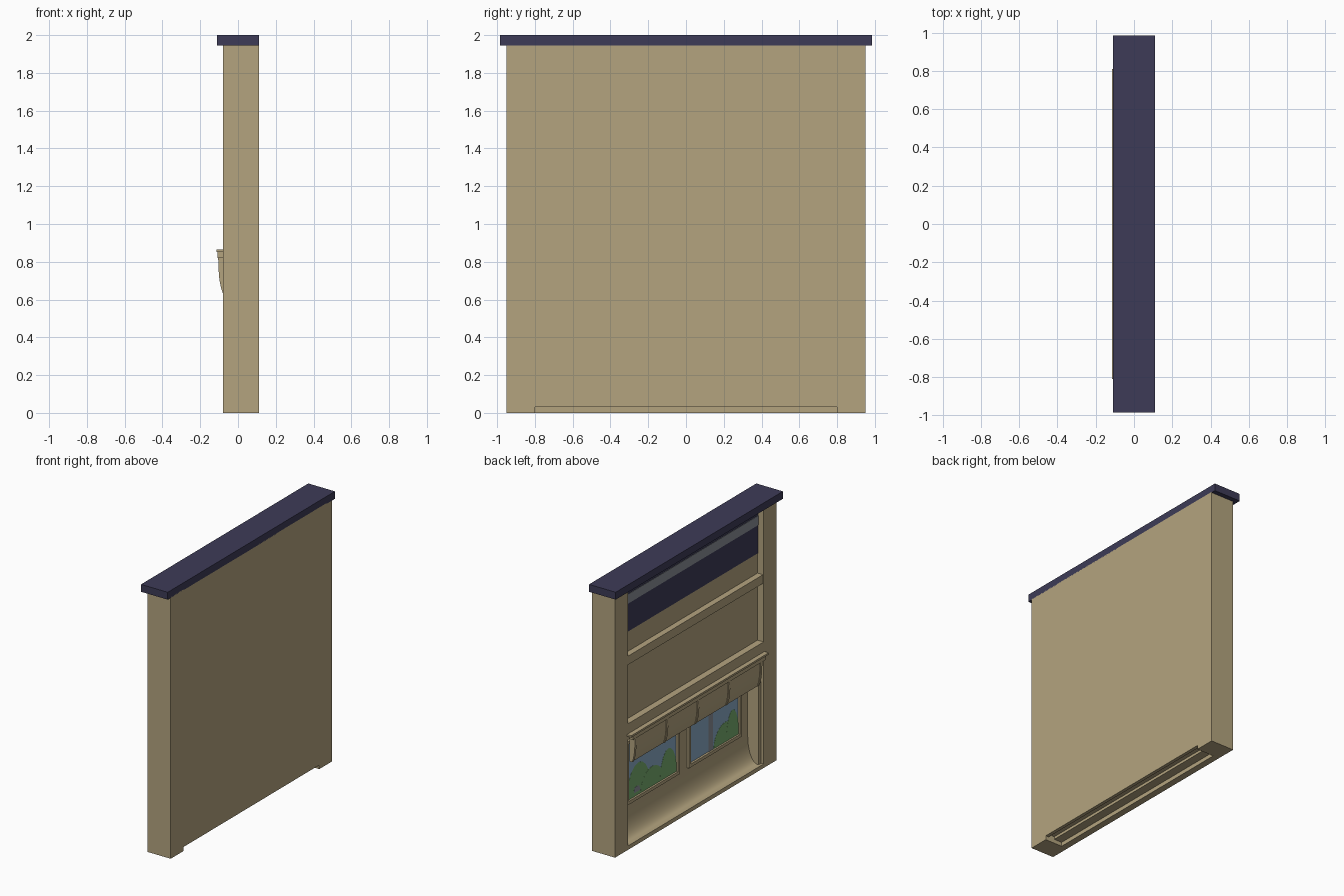
import bpy, bmesh, math

if "Cube" in bpy.data.objects:
    bpy.data.objects.remove(bpy.data.objects["Cube"])


def material(name, rgb):
    m = bpy.data.materials.new(name)
    lin = [((c / 255 + 0.055) / 1.055) ** 2.4 for c in rgb]
    m.diffuse_color = (*lin, 1)
    m.use_nodes = True
    m.node_tree.nodes["Principled BSDF"].inputs["Base Color"].default_value = m.diffuse_color
    return m


TAN = material("tan plaster", (180, 164, 127))
NAVY = material("navy trim", (61, 59, 87))
GREY = material("grey", (137, 142, 150))
BLUE = material("sky blue", (138, 170, 198))
GREEN = material("leaf green", (118, 172, 110))


def extrude_y(name, profile, y0, y1, mat):
    """Extrude a closed (x, z) outline along y."""
    bm = bmesh.new()
    f = bm.faces.new([bm.verts.new((x, y0, z)) for x, z in profile])
    r = bmesh.ops.extrude_face_region(bm, geom=[f])
    vs = [v for v in r["geom"] if isinstance(v, bmesh.types.BMVert)]
    bmesh.ops.translate(bm, verts=vs, vec=(0, y1 - y0, 0))
    return finish(bm, name, mat)


def finish(bm, name, mat):
    bmesh.ops.recalc_face_normals(bm, faces=bm.faces)
    me = bpy.data.meshes.new(name)
    bm.to_mesh(me)
    bm.free()
    me.materials.append(mat)
    ob = bpy.data.objects.new(name, me)
    bpy.context.collection.objects.link(ob)
    return ob


def box(name, x, y, z, mat):
    pts = [(x[0], z[0]), (x[1], z[0]), (x[1], z[1]), (x[0], z[1])]
    return extrude_y(name, pts, y[0], y[1], mat)


def plate(name, outline, x, mat):
    """Thin painted plate from a (y, z) outline, front at x."""
    bm = bmesh.new()
    f = bm.faces.new([bm.verts.new((x, y, z)) for y, z in outline])
    r = bmesh.ops.extrude_face_region(bm, geom=[f])
    vs = [v for v in r["geom"] if isinstance(v, bmesh.types.BMVert)]
    bmesh.ops.translate(bm, verts=vs, vec=(0.001, 0, 0))
    return finish(bm, name, mat)


def smooth(ob):
    bpy.ops.object.select_all(action='DESELECT')
    ob.select_set(True)
    bpy.context.view_layer.objects.active = ob
    bpy.ops.object.shade_smooth_by_angle(angle=math.radians(25))


# cap and end pillars
box("cap", (-0.11, 0.11), (-0.985, 0.985), (1.945, 2.0), NAVY)
for s in (-1, 1):
    box("pillar", (-0.08, 0.11), sorted((0.8 * s, 0.95 * s)), (0, 1.95), TAN)

# wall between pillars: recessed panels, rails, window niche with curved sill
cove = []
for i in range(13):
    t = math.radians(90 * i / 12)
    cove.append((-0.05 + 0.08 * math.cos(t), 0.22 - 0.19 * math.sin(t)))
wall = [(0.11, 0.03), (0.11, 1.95), (-0.03, 1.95), (-0.03, 1.44),
        (-0.075, 1.44), (-0.075, 1.375), (-0.03, 1.375), (-0.03, 0.94),
        (-0.08, 0.94), (-0.08, 0.82), (0.03, 0.82)] + cove + [
        (-0.08, 0.03), (-0.08, 0), (-0.03, 0), (-0.03, 0.03),
        (0.035, 0.03), (0.035, 0.05), (0.085, 0.05), (0.085, 0.03)]
smooth(extrude_y("wall", wall, -0.8, 0.8, TAN))

# sign band under the cap
box("navy_band", (-0.034, -0.029), (-0.8, 0.8), (1.59, 1.95), NAVY)
box("grey_strip", (-0.037, -0.033), (-0.8, 0.8), (1.80, 1.87), GREY)

# niche side frames
for s in (-1, 1):
    box("niche_frame", (-0.06, 0.03), sorted((0.77 * s, 0.8 * s)), (0.03, 0.82), TAN)

# ledge over the awning
box("ledge", (-0.115, -0.079), (-0.81, 0.81), (0.851, 0.865), TAN)
box("ledge_moulding", (-0.108, -0.079), (-0.78, 0.78), (0.82, 0.851), TAN)

# awning with ribs
outer = [(-0.100, 0.825), (-0.098, 0.76), (-0.094, 0.71), (-0.087, 0.67), (-0.076, 0.635)]
inner = [(x + 0.01, z) for x, z in reversed(outer)]
smooth(extrude_y("awning", outer + inner, -0.74, 0.74, TAN))
rib = [(x - 0.005, z) for x, z in outer] + inner
for y in (-0.74, -0.365, 0, 0.365, 0.74):
    extrude_y("awning_rib", rib, y - 0.01, y + 0.01, TAN)
for s in (-1, 1):
    end = outer + [(-0.06, 0.635), (-0.06, 0.825)]
    extrude_y("awning_end", end, *sorted((0.74 * s, 0.75 * s)), TAN)

# two windows
Z0, Z1 = 0.27, 0.72
for s in (-1, 1):
    a, b = sorted((0.065 * s, 0.665 * s))
    plate("window_sky", [(a, Z0), (b, Z0), (b, Z1), (a, Z1)], 0.028, BLUE)
    for y in (a, b):
        box("window_side", (0.012, 0.031), (y - 0.012, y + 0.012), (Z0 - 0.012, Z1 + 0.012), TAN)
    for z in (Z0, Z1):
        box("window_rail", (0.012, 0.031), (a, b), (z - 0.012, z + 0.012), TAN)


def bush(y, half, height, x):
    """Half ellipse of foliage standing on the window bottom."""
    pts = [(y + half * math.cos(math.pi * i / 10),
            Z0 + height * math.sin(math.pi * i / 10)) for i in range(11)]
    plate("bush", pts, x, GREEN)


# painted scenery
for i, (y, half, h) in enumerate([(0.52, 0.145, 0.25), (0.36, 0.14, 0.16),
                                  (0.17, 0.10, 0.22), (-0.50, 0.14, 0.16),
                                  (-0.585, 0.075, 0.22)]):
    bush(y, half, h, 0.0265 - 0.0004 * i)
plate("grey_post", [(-0.35, Z0), (-0.30, Z0), (-0.30, Z1), (-0.35, Z1)], 0.0235, GREY)
plate("grey_stone", [(0.50, 0.31), (0.58, 0.31), (0.57, 0.35), (0.52, 0.35)], 0.0235, GREY)
